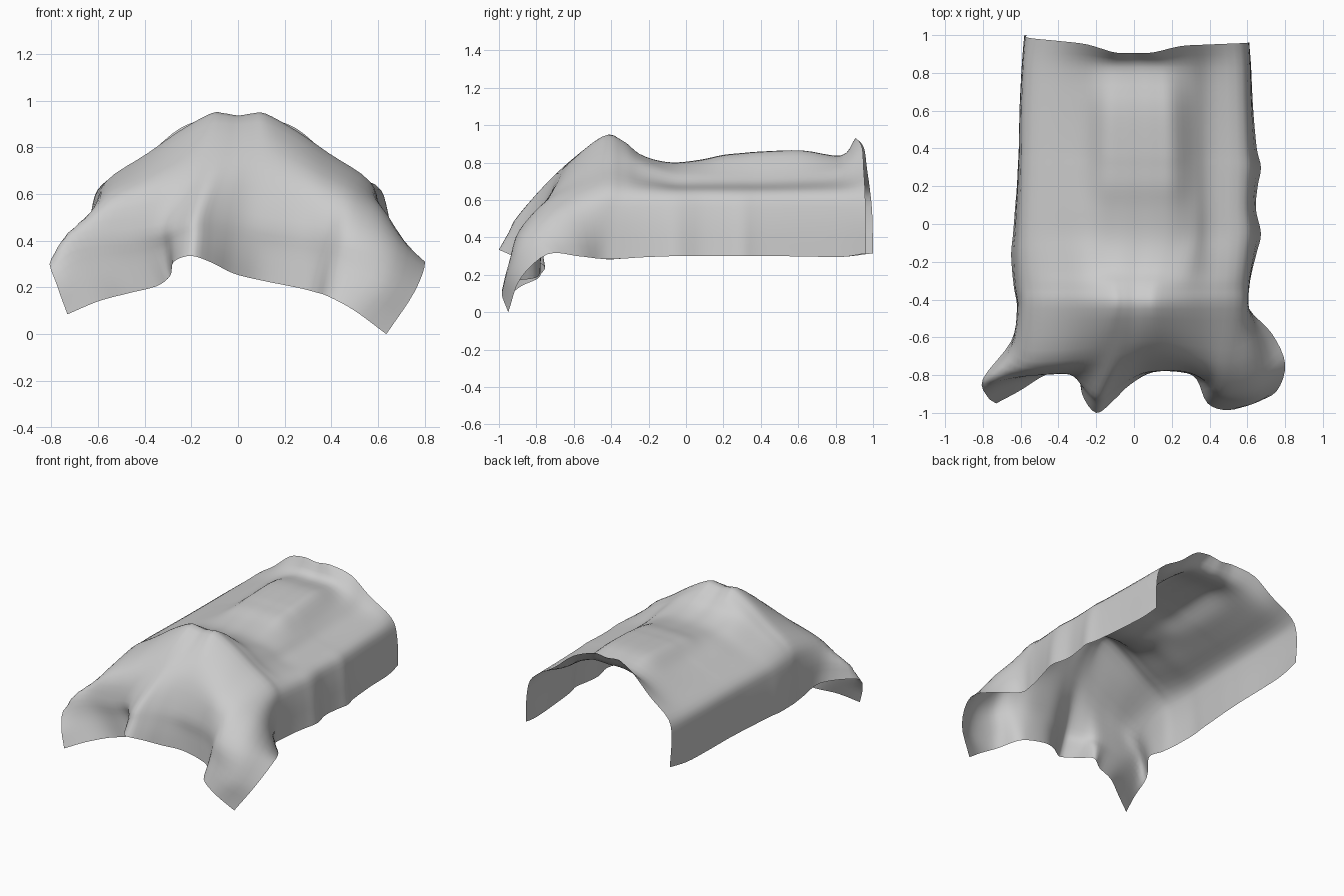
import bpy
from mathutils import Vector

if "Cube" in bpy.data.objects:
    bpy.data.objects.remove(bpy.data.objects["Cube"])

# Half cross-sections (x, z) from the ridge out to the side hem
BODY = [(0, 0), (.09, 0), (.18, -.012), (.29, .745), (.41, .685), (.57, .64), (.605, .52), (.61, .30)]
PEAK = [(0, -.014), (.06, -.006), (.12, -.008), (.25, .86), (.39, .765), (.56, .65), (.605, .52), (.61, .285)]


def section(y, top, w, left, right):
    """Arched row of 15 points; w blends the body profile into the tent peak."""
    row = []
    for k in range(-7, 8):
        b, p = BODY[abs(k)], PEAK[abs(k)]
        x = b[0] * (1 - w) + p[0] * w
        z = b[1] * (1 - w) + p[1] * w
        if abs(k) < 3:
            z += top
        elif k in (-3, -4):
            z += .025 * (1 - w)
        flare = (right if k > 0 else left) - .61
        x += flare * {7: 1, 6: .6, 5: .3}.get(abs(k), 0)
        shift = .03 * (1 - w) if abs(k) < 4 else 0
        row.append(Vector(((x if k > 0 else -x) + shift, y, z)))
    return row


def catmull(p, steps):
    """Smooth resampling of a list of points."""
    out = []
    for i in range(len(p) - 1):
        b, c = p[i], p[i + 1]
        a = p[i - 1] if i else 2 * b - c
        d = p[i + 2] if i + 2 < len(p) else 2 * c - b
        m, n = (c - a) / 2, (d - b) / 2
        for s in range(steps):
            t = s / steps
            out.append(b * (2*t**3 - 3*t*t + 1) + m * (t**3 - 2*t*t + t)
                       + c * (3*t*t - 2*t**3) + n * (t**3 - t*t))
    return out + [p[-1]]


# Back hem: raised round lip, pulled forward in the middle
back = section(.96, .935, 1, .57, .61)
for k, v in zip(range(-7, 8), back):
    v.y = [.905, .905, .912, .942, .95, .957, .96, .962][abs(k)]
    if k < -2:
        v.y = min(v.y + .009 * (-k - 2), 1)
    if abs(k) == 3:
        v.z = .88
    if abs(k) == 7:
        v.z = .315

# Long body, from the back to the tent peak: y, top, peak weight, left and right width
rows = [back] + [section(*r) for r in (
    (.83, .84, .3, .59, .62), (.62, .865, .1, .605, .63), (.4, .858, 0, .61, .65),
    (.3, .85, 0, .615, .672), (.2, .84, 0, .62, .655), (.08, .815, 0, .63, .645),
    (-.05, .80, 0, .64, .672), (-.15, .812, .2, .65, .65),
    (-.25, .85, .5, .645, .625), (-.34, .92, .9, .635, .61), (-.45, .94, 1, .62, .61))]

# Front drape: shoulder row, fold row, lower row and hem
shoulder = [(-.65, -.62, .33), (-.645, -.67, .49), (-.57, -.725, .58), (-.42, -.725, .635),
            (-.29, -.715, .675), (-.19, -.70, .715), (-.10, -.69, .745), (-.02, -.68, .75),
            (.06, -.67, .75), (.15, -.67, .735), (.27, -.69, .685), (.39, -.715, .63),
            (.51, -.73, .585), (.64, -.67, .51), (.73, -.58, .30)]
folds = [(-.80, -.82, .32), (-.74, -.82, .41), (-.62, -.805, .44), (-.47, -.795, .45),
         (-.34, -.795, .47), (-.265, -.84, .49), (-.18, -.895, .52), (-.09, -.84, .53),
         (.02, -.785, .52), (.13, -.77, .50), (.27, -.775, .48), (.38, -.82, .46),
         (.48, -.89, .44), (.65, -.865, .40), (.80, -.74, .31)]
hem = [(-.73, -.95, .085), (-.60, -.88, .14), (-.47, -.80, .175), (-.35, -.775, .205),
       (-.29, -.76, .25), (-.275, -.90, .31), (-.20, -1.0, .335), (-.11, -.935, .305),
       (-.02, -.85, .26), (.10, -.785, .23), (.25, -.785, .20), (.33, -.82, .18),
       (.39, -.95, .16), (.50, -.985, .10), (.635, -.95, 0)]
shoulder, folds, hem = ([Vector(p) for p in r] for r in (shoulder, folds, hem))
lower = [(a + b) / 2 for a, b in zip(folds, hem)]
lower[0] = Vector((-.775, -.915, .21))
lower[-2:] = [Vector((.61, -.95, .23)), Vector((.755, -.885, .18))]
rows += [shoulder, folds, lower, hem]

# Loft the rows into one smooth sheet
S = 4
across = [catmull(r, S) for r in rows]
columns = [catmull(list(c), S) for c in zip(*across)]
n = len(columns[0])
verts = [v for c in columns for v in c]
faces = [(i * n + j, (i + 1) * n + j, (i + 1) * n + j + 1, i * n + j + 1)
         for i in range(len(columns) - 1) for j in range(n - 1)]
# Settle exactly on the ground
low = min(v.z for v in verts)
verts = [(v.x, v.y, v.z - low) for v in verts]
mesh = bpy.data.meshes.new("draped_cover")
mesh.from_pydata(verts, [], faces)
if sum(p.normal.z for p in mesh.polygons) < 0:
    mesh.flip_normals()
for p in mesh.polygons:
    p.use_smooth = True
mesh.update()
cover = bpy.data.objects.new("draped_cover", mesh)
bpy.context.collection.objects.link(cover)
